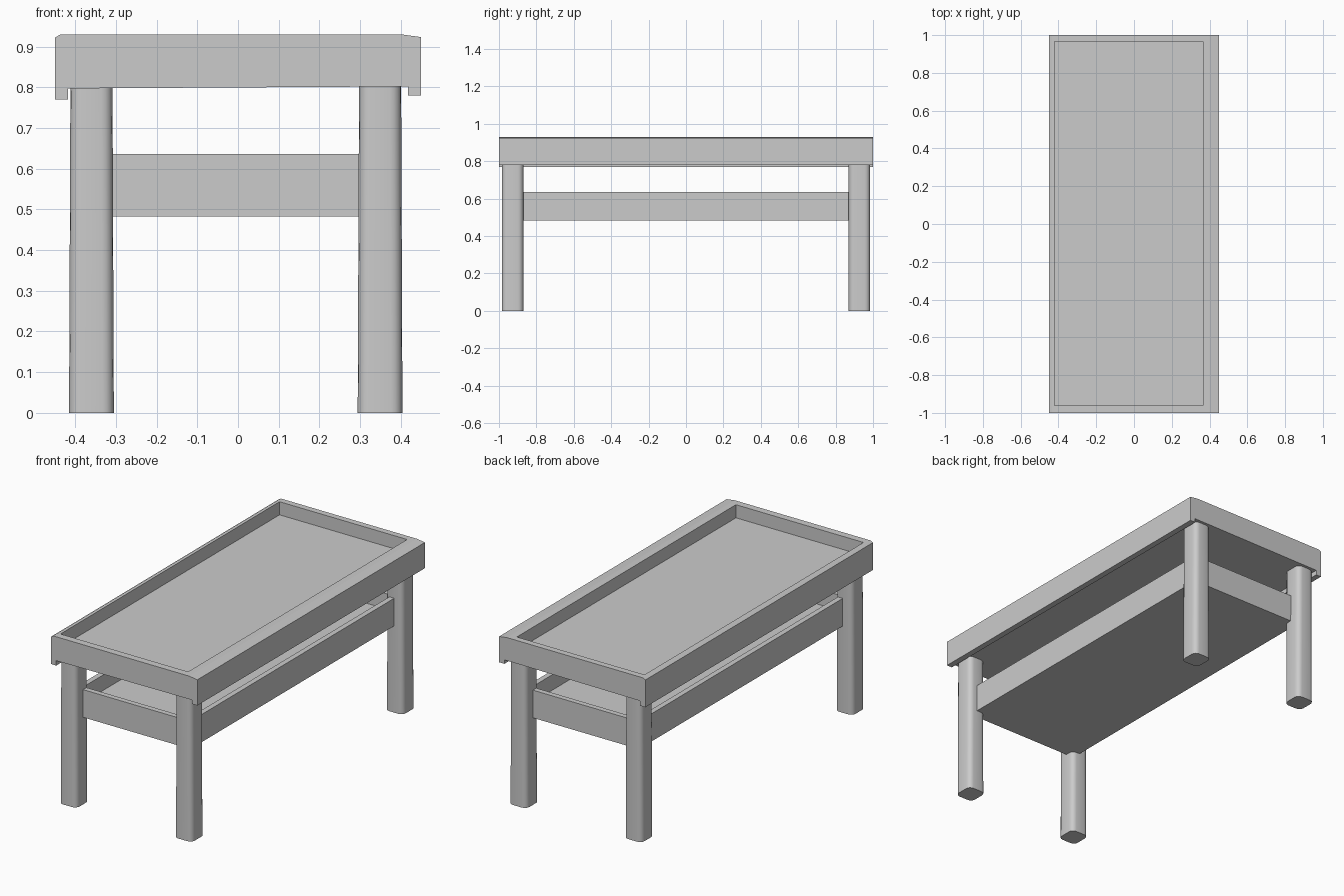
import bpy, bmesh
from mathutils import Matrix, Vector

if "Cube" in bpy.data.objects:
    bpy.data.objects.remove(bpy.data.objects["Cube"])


def make_object(name, bm):
    bmesh.ops.recalc_face_normals(bm, faces=bm.faces)
    me = bpy.data.meshes.new(name)
    bm.to_mesh(me)
    bm.free()
    ob = bpy.data.objects.new(name, me)
    bpy.context.collection.objects.link(ob)
    return ob


def box(name, lo, hi):
    bm = bmesh.new()
    lo, hi = Vector(lo), Vector(hi)
    size = hi - lo
    bmesh.ops.create_cube(bm, size=1, matrix=Matrix.Translation((lo + hi) / 2)
                          @ Matrix.Diagonal((*size, 1)))
    return make_object(name, bm)


def hollow(ob, lo, hi):
    cutter = box(ob.name + "_cutter", lo, hi)
    cutter.hide_render = True
    mod = ob.modifiers.new("recess", 'BOOLEAN')
    mod.operation = 'DIFFERENCE'
    mod.solver = 'EXACT'
    mod.object = cutter
    bpy.context.view_layer.objects.active = ob
    bpy.ops.object.modifier_apply(modifier=mod.name)
    bpy.data.objects.remove(cutter)


# table top: cross-section with side lips, extruded along y, then recessed
profile = [(-0.45, 0.77), (-0.418, 0.77), (-0.418, 0.797), (0.417, 0.802),
           (0.417, 0.78), (0.45, 0.78), (0.45, 0.923), (0.40, 0.93),
           (-0.435, 0.93), (-0.45, 0.922)]
bm = bmesh.new()
face = bm.faces.new([bm.verts.new((x, -1, z)) for x, z in profile])
ext = bmesh.ops.extrude_face_region(bm, geom=[face])
bmesh.ops.translate(bm, vec=(0, 2, 0),
                    verts=[v for v in ext["geom"] if isinstance(v, bmesh.types.BMVert)])
top = make_object("table_top", bm)
hollow(top, (-0.42, -0.96, 0.857), (0.365, 0.965, 1.0))

# lower shelf: shallow open tray running between the leg centres
shelf = box("shelf_tray", (-0.355, -0.922, 0.482), (0.352, 0.922, 0.636))
hollow(shelf, (-0.325, -0.892, 0.55), (0.322, 0.892, 0.8))

# legs: square posts with rounded edges and a slight taper
for side, cx in (("left", -0.36), ("right", 0.349)):
    for end, cy in (("front", -0.927), ("back", 0.927)):
        leg = box(f"{end}_{side}_leg", (cx - 0.055, cy - 0.057, 0),
                  (cx + 0.055, cy + 0.057, 0.803))
        bm = bmesh.new()
        bm.from_mesh(leg.data)
        for v in bm.verts:
            if v.co.z > 0.4:
                v.co.x = cx + (v.co.x - cx) * 0.94
        upright = [e for e in bm.edges
                   if abs(e.verts[0].co.z - e.verts[1].co.z) > 0.4]
        bmesh.ops.bevel(bm, geom=upright, offset=0.028, segments=4,
                        profile=0.5, affect='EDGES')
        bm.to_mesh(leg.data)
        bm.free()
        bpy.ops.object.select_all(action='DESELECT')
        leg.select_set(True)
        bpy.context.view_layer.objects.active = leg
        bpy.ops.object.shade_smooth_by_angle()
